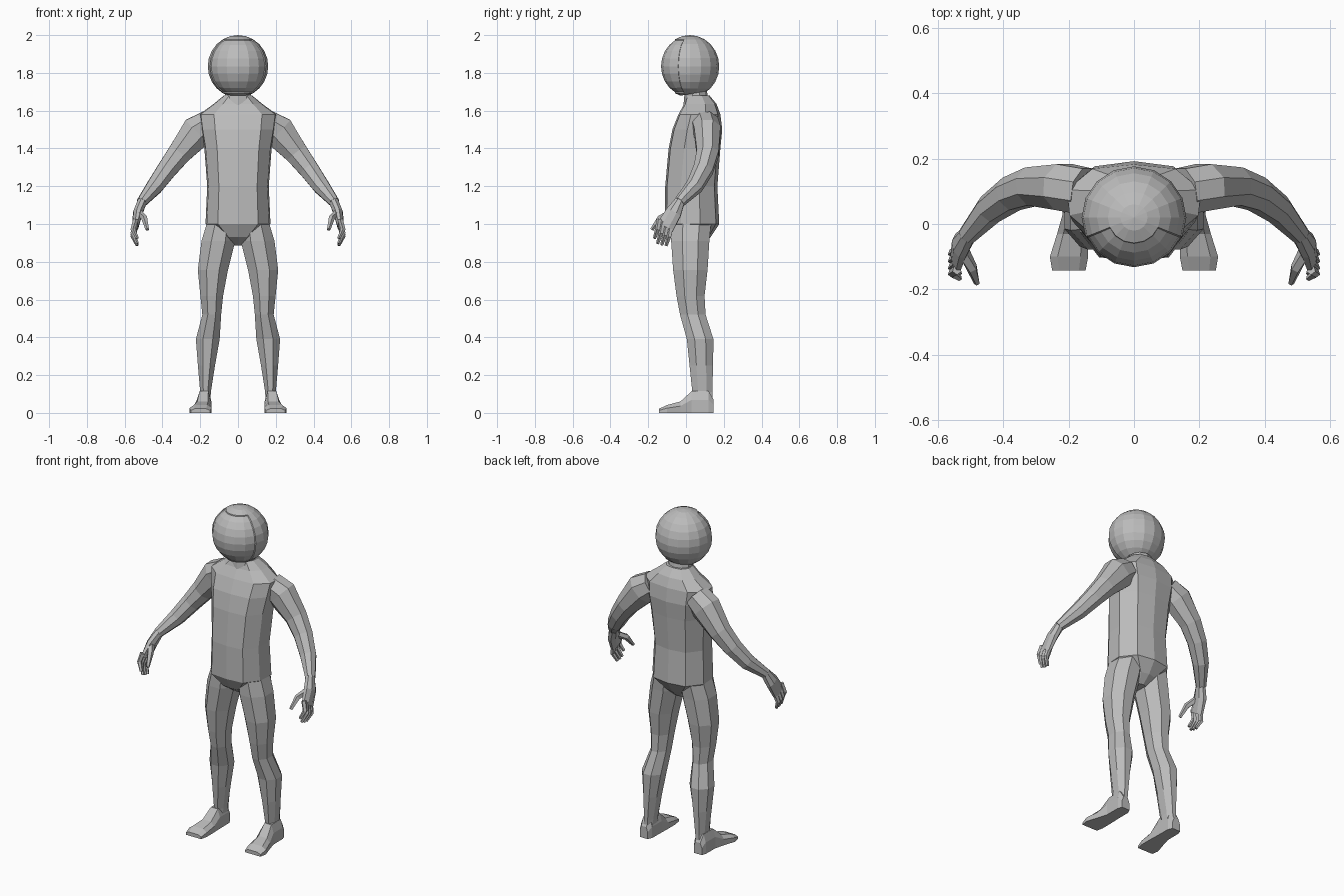
import bpy, bmesh, math
from mathutils import Vector

if "Cube" in bpy.data.objects:
    bpy.data.objects.remove(bpy.data.objects["Cube"])

grey = bpy.data.materials.new("plain grey")
grey.diffuse_color = (0.5, 0.5, 0.5, 1)
grey.use_nodes = True
grey.node_tree.nodes["Principled BSDF"].inputs["Base Color"].default_value = grey.diffuse_color


def finish(name, bm, mirror=False):
    bmesh.ops.recalc_face_normals(bm, faces=bm.faces)
    me = bpy.data.meshes.new(name)
    bm.to_mesh(me)
    bm.free()
    me.materials.append(grey)
    ob = bpy.data.objects.new(name, me)
    bpy.context.collection.objects.link(ob)
    if mirror:
        ob.modifiers.new("other_side", 'MIRROR')
    return ob


def loft(bm, rings):
    """Skin a list of equally sized point rings and cap both ends."""
    loops = [[bm.verts.new(p) for p in r] for r in rings]
    n = len(loops[0])
    for a, b in zip(loops, loops[1:]):
        for i in range(n):
            j = (i + 1) % n
            bm.faces.new((a[i], a[j], b[j], b[i]))
    bm.faces.new(loops[0])
    bm.faces.new(loops[-1])


def section(z, cx, hx, front, back, shape):
    """Horizontal cross-section from a unit shape."""
    cy, hy = (front + back) / 2, (back - front) / 2
    return [(cx + u * hx, cy + v * hy, z) for u, v in shape]


def circle(n):
    return [(math.cos(math.tau * (i + .5) / n) / math.cos(math.pi / n),
             math.sin(math.tau * (i + .5) / n) / math.cos(math.pi / n)) for i in range(n)]


def tube(bm, path, n=8):
    """Limb through points (x, y, z, radius along y, radius across)."""
    pts = [Vector(p[:3]) for p in path]
    rings = []
    for i, p in enumerate(path):
        t = (pts[min(i + 1, len(pts) - 1)] - pts[max(i - 1, 0)]).normalized()
        u = (Vector((0, 1, 0)) - t * t.y).normalized()
        v = t.cross(u)
        rings.append([pts[i] + u * (a * p[3]) + v * (b * p[4]) for a, b in circle(n)])
    loft(bm, rings)


# Torso: flat-fronted ten-sided sections from crotch to collar
half = [(0, -1), (.62, -.93), (.96, -.4), (1, .3), (.62, .88), (0, 1)]
body = half + [(-u, v) for u, v in half[4:0:-1]]
bm = bmesh.new()
loft(bm, [section(z, 0, hx, f, b, body) for z, hx, f, b in [
    (.885, .035, -.01, .08), (.93, .08, -.075, .13), (1.0, .172, -.112, .176),
    (1.2, .163, -.11, .166), (1.4, .178, -.092, .182), (1.5, .195, -.072, .192),
    (1.58, .205, -.04, .182), (1.635, .13, -.01, .162), (1.68, .075, .005, .125)]])
finish("torso", bm)

# Neck
bm = bmesh.new()
loft(bm, [section(z, 0, hx, f, b, circle(10)) for z, hx, f, b in [
    (1.63, .075, -.01, .12), (1.75, .06, .0, .1)]])
finish("neck", bm)

# Head: faceted helmet with an inset face panel and sloped cut underneath
bm = bmesh.new()
bmesh.ops.create_uvsphere(bm, u_segments=16, v_segments=12, radius=1)
panel = []
for f in bm.faces:
    c = f.calc_center_median()
    if -c.y > .45 * math.hypot(c.x, c.y) and abs(c.z) < .85:
        panel.append(f)
bmesh.ops.inset_region(bm, faces=panel, thickness=.03, depth=-.025)
for v in bm.verts:
    v.co = Vector((v.co.x * .16, v.co.y * .156 + .02, v.co.z * .165 + 1.835))
cut = bmesh.ops.bisect_plane(bm, geom=bm.verts[:] + bm.edges[:] + bm.faces[:],
                             plane_co=(0, .02, 1.688), plane_no=(0, .18, -1), clear_outer=True)
bmesh.ops.holes_fill(bm, edges=[e for e in bm.edges if e.is_boundary], sides=0)
finish("head", bm)

# Legs
bm = bmesh.new()
loft(bm, [section(z, cx, hx, f, b, [(u * .94, v * .94) for u, v in circle(8)])
          for z, cx, hx, f, b in [
    (1.01, .088, .08, -.085, .14), (.91, .104, .095, -.085, .13),
    (.757, .133, .085, -.074, .12), (.62, .139, .064, -.055, .103),
    (.52, .139, .053, -.036, .108), (.39, .16, .067, 0, .15),
    (.25, .167, .048, .015, .147), (.11, .172, .03, .03, .143), (.05, .178, .034, .03, .143)]])
finish("legs", bm, True)

# Feet: bevelled sections from heel to toe (y, inner x, outer x, height)
bm = bmesh.new()
rings = []
for y, x0, x1, h in [(.146, .155, .208, .07), (.12, .143, .217, .115), (.03, .142, .218, .115),
                     (-.03, .14, .235, .06), (-.1, .14, .257, .042), (-.142, .148, .25, .022)]:
    m = (x1 - x0) * .2
    rings.append([(x0, y, 0), (x1, y, 0), (x1, y, h * .6), (x1 - m, y, h),
                  (x0 + m, y, h), (x0, y, h * .6)])
loft(bm, rings)
finish("feet", bm, True)

# Arms
bm = bmesh.new()
tube(bm, [(.15, .10, 1.535, .07, .07), (.215, .113, 1.49, .07, .086),
          (.31, .115, 1.375, .058, .062), (.375, .092, 1.29, .052, .052),
          (.44, .045, 1.2, .044, .044), (.51, -.035, 1.115, .028, .027)])
finish("arms", bm, True)

# Hands: palm, four curled fingers and a thumb
bm = bmesh.new()
tube(bm, [(.505, -.03, 1.125, .025, .025), (.53, -.066, 1.06, .042, .025),
          (.543, -.11, .985, .046, .016)])
for i in range(4):
    s = -.036 + .024 * i
    y, z = -.11 - .85 * s, .99 + .53 * s
    k = (.85, .95, 1, .85)[i]
    tube(bm, [(.541, y, z + .015, .012, .012), (.556, y - .012 * k, z - .045 * k, .011, .011),
              (.533, y - .03 * k, z - .1 * k, .007, .007)], 5)
tube(bm, [(.525, -.08, 1.06, .018, .016), (.495, -.135, 1.03, .015, .014),
          (.48, -.18, .97, .008, .008)], 5)
finish("hands", bm, True)
